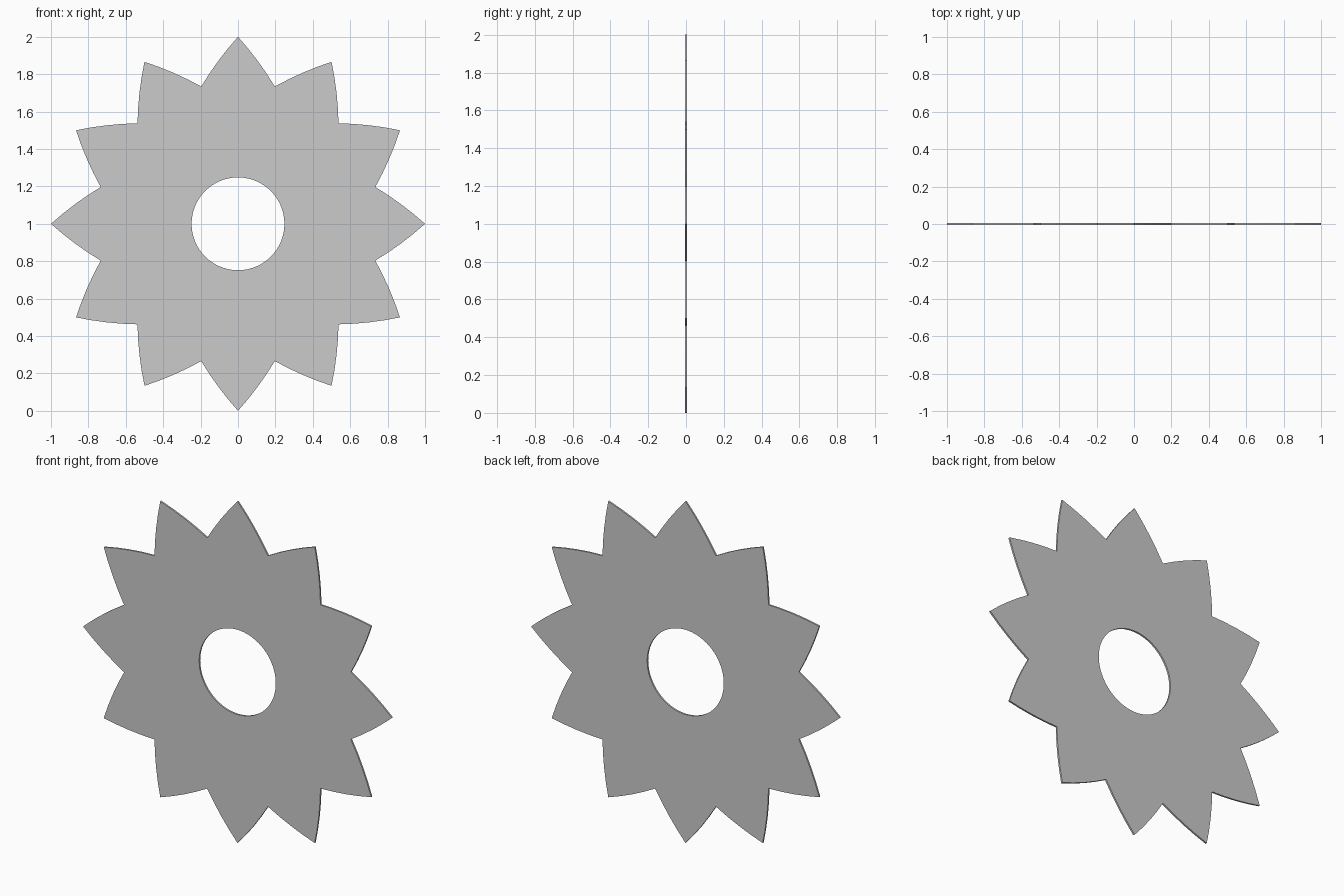
import bpy, bmesh
from math import sin, cos, pi

if "Cube" in bpy.data.objects:
    bpy.data.objects.remove(bpy.data.objects["Cube"])

TEETH, SEGS = 12, 4
R_TIP, R_VALLEY, R_HOLE = 1.0, 0.76, 0.248
BULGE, THICK = 0.008, 0.01


def edge_point(a0, r0, a1, r1, t):
    """Point on a slightly bowed tooth edge."""
    x0, z0, x1, z1 = r0 * sin(a0), r0 * cos(a0), r1 * sin(a1), r1 * cos(a1)
    x, z = x0 + (x1 - x0) * t, z0 + (z1 - z0) * t
    length = (x * x + z * z) ** 0.5
    dx, dz = z1 - z0, x0 - x1              # normal of the edge
    n = (dx * dx + dz * dz) ** 0.5
    s = 1 if dx * x + dz * z > 0 else -1   # bow away from the centre
    b = s * BULGE * 4 * t * (1 - t) / n
    return x + dx * b, z + dz * b


# Outline of the toothed rim
outline = []
step = pi / TEETH
for i in range(2 * TEETH):
    r0, r1 = (R_TIP, R_VALLEY) if i % 2 == 0 else (R_VALLEY, R_TIP)
    for k in range(SEGS):
        outline.append(edge_point(i * step, r0, (i + 1) * step, r1, k / SEGS))
count = len(outline)
hole = [(R_HOLE * sin(2 * pi * i / count), R_HOLE * cos(2 * pi * i / count))
        for i in range(count)]

# Thin plate: front and back rings joined all round
bm = bmesh.new()
rings = [[bm.verts.new((x, y, z + 1)) for x, z in pts]
         for pts, y in ((outline, -THICK / 2), (outline, THICK / 2),
                        (hole, THICK / 2), (hole, -THICK / 2))]
for j in range(4):
    a, b = rings[j], rings[(j + 1) % 4]
    for i in range(count):
        n = (i + 1) % count
        bm.faces.new((a[i], a[n], b[n], b[i]))
bmesh.ops.recalc_face_normals(bm, faces=bm.faces)
mesh = bpy.data.meshes.new("toothed_disc")
bm.to_mesh(mesh)
bm.free()
disc = bpy.data.objects.new("toothed_disc", mesh)
bpy.context.collection.objects.link(disc)
